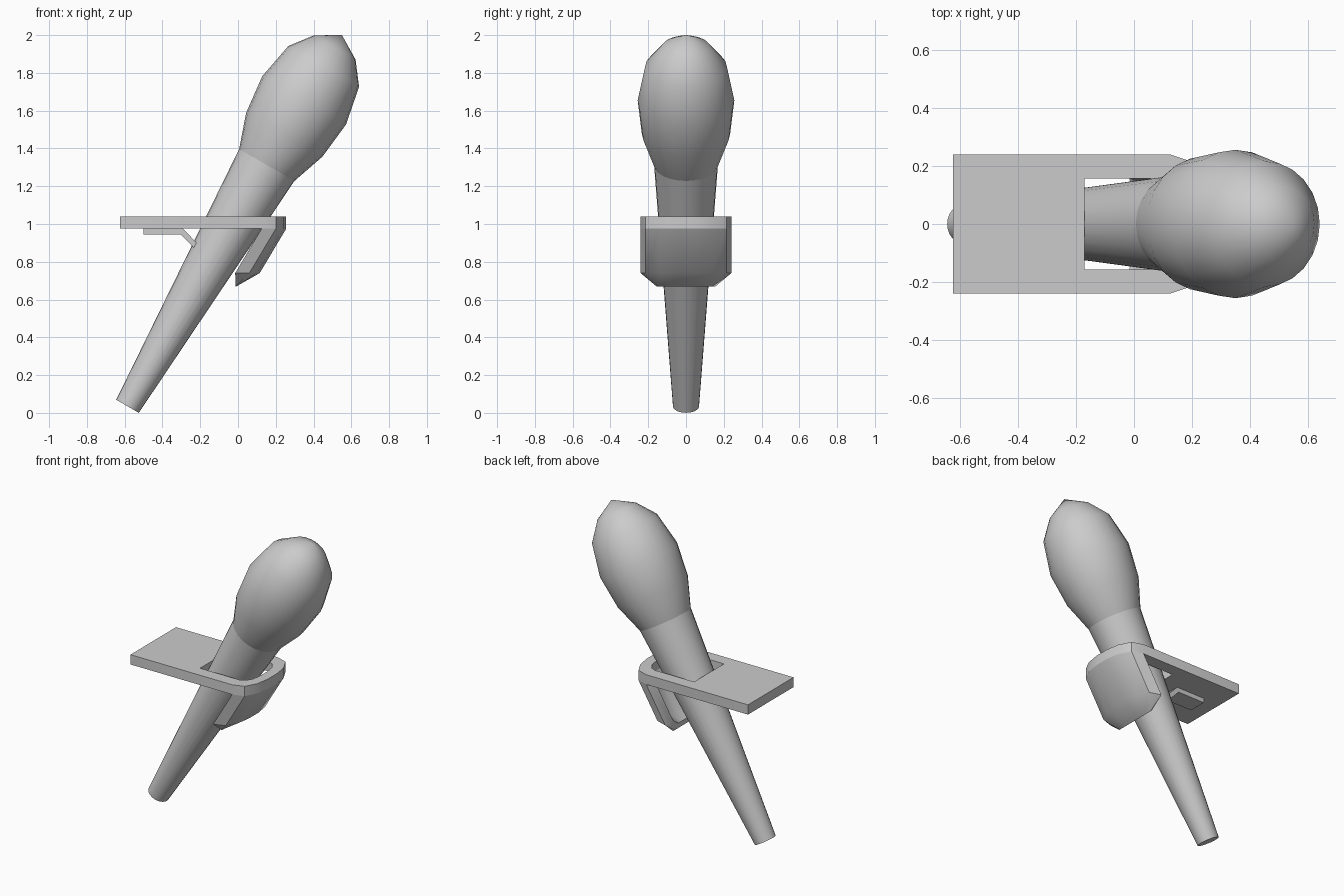
import bpy, bmesh, math
from mathutils import Matrix

if "Cube" in bpy.data.objects:
    bpy.data.objects.remove(bpy.data.objects["Cube"])


def finish(name, bm, angle=None):
    bmesh.ops.recalc_face_normals(bm, faces=bm.faces)
    mesh = bpy.data.meshes.new(name)
    bm.to_mesh(mesh)
    bm.free()
    ob = bpy.data.objects.new(name, mesh)
    bpy.context.collection.objects.link(ob)
    if angle:
        bpy.ops.object.select_all(action='DESELECT')
        ob.select_set(True)
        bpy.context.view_layer.objects.active = ob
        bpy.ops.object.shade_smooth_by_angle(angle=math.radians(angle))
    return ob


def turned(name, profile, sides=24):
    """Lathe a (radius, height) profile; radius 0 makes a tip."""
    bm = bmesh.new()
    rings = []
    for r, h in profile:
        if r == 0:
            rings.append([bm.verts.new((0, 0, h))] * sides)
        else:
            rings.append([bm.verts.new((r * math.cos(2 * math.pi * i / sides),
                                        r * math.sin(2 * math.pi * i / sides), h))
                          for i in range(sides)])
    for a, b in zip(rings, rings[1:]):
        for i in range(sides):
            j = (i + 1) % sides
            bm.faces.new(list(dict.fromkeys((a[i], a[j], b[j], b[i]))))
    for r, ring in ((profile[0][0], rings[0]), (profile[-1][0], rings[-1])):
        if r:
            bm.faces.new(ring)
    bm.transform(Matrix.Translation((-0.585, 0, 0.035)) @ Matrix.Rotation(math.radians(30), 4, 'Y'))
    return finish(name, bm, 32)


def mirrored(half):
    """Complete a half outline across y = 0."""
    return half + [(x, -y) for x, y in reversed(half)]


def shell(name, layers, closed, angle):
    """Solid between outer and inner outlines, lofted through the layers."""
    bm = bmesh.new()
    rows = [[[bm.verts.new(p) for p in line] for line in layer] for layer in layers]
    n = len(rows[0][0])
    for i in range(n if closed else n - 1):
        j = (i + 1) % n
        for a, b in zip(rows, rows[1:]):
            for k in (0, 1):
                bm.faces.new((a[k][i], a[k][j], b[k][j], b[k][i]))
        for r in (rows[0], rows[-1]):
            bm.faces.new((r[0][i], r[0][j], r[1][j], r[1][i]))
    if not closed:
        for i in (0, n - 1):
            for a, b in zip(rows, rows[1:]):
                bm.faces.new((a[0][i], b[0][i], b[1][i], a[1][i]))
    return finish(name, bm, angle)


# tilted torch: tapered shaft and bulbous head
turned("torch_shaft", [(0.069, 0), (0.169, 1.475)])
turned("torch_head", [(0.169, 1.475), (0.233, 1.66), (0.256, 1.87),
                      (0.216, 2.078), (0.128, 2.193), (0, 2.27)])

# rounded front edge shared by bracket plate and pocket
outer = [(0.125, 0.24), (0.2, 0.215), (0.24, 0.14), (0.255, 0.05)]
inner = [(0.125, 0.157), (0.155, 0.14), (0.18, 0.1), (0.19, 0.035)]

# bracket plate with the opening for the torch
plate_out = mirrored([(-0.625, 0.24)] + outer)
plate_in = mirrored([(-0.17, 0.157)] + inner)
shell("bracket_plate", [[[(x, y, z) for x, y in line] for line in (plate_out, plate_in)]
                        for z in (0.975, 1.04)], True, 35)

# slanted pocket hanging below the rounded edge
lines = [mirrored(outer), mirrored(inner)]
shell("bracket_pocket", [
    [[(x, y, 0.975) for x, y in line] for line in lines],
    [[(x - 0.14, y, 0.74) for x, y in line] for line in lines],
    [[(-0.012, y * 0.64, z) for x, y in line] for line, z in zip(lines, (0.668, 0.70))],
], False, 35)

# bent clip under the plate, pressing on the shaft
bm = bmesh.new()
clip = [(-0.5, 0.975), (-0.29, 0.975), (-0.21, 0.89), (-0.23, 0.87), (-0.303, 0.945), (-0.5, 0.945)]
face = bm.faces.new([bm.verts.new((x, -0.06, z)) for x, z in clip])
ext = bmesh.ops.extrude_face_region(bm, geom=[face])
bmesh.ops.translate(bm, vec=(0, 0.12, 0),
                    verts=[v for v in ext["geom"] if isinstance(v, bmesh.types.BMVert)])
finish("clip", bm)
